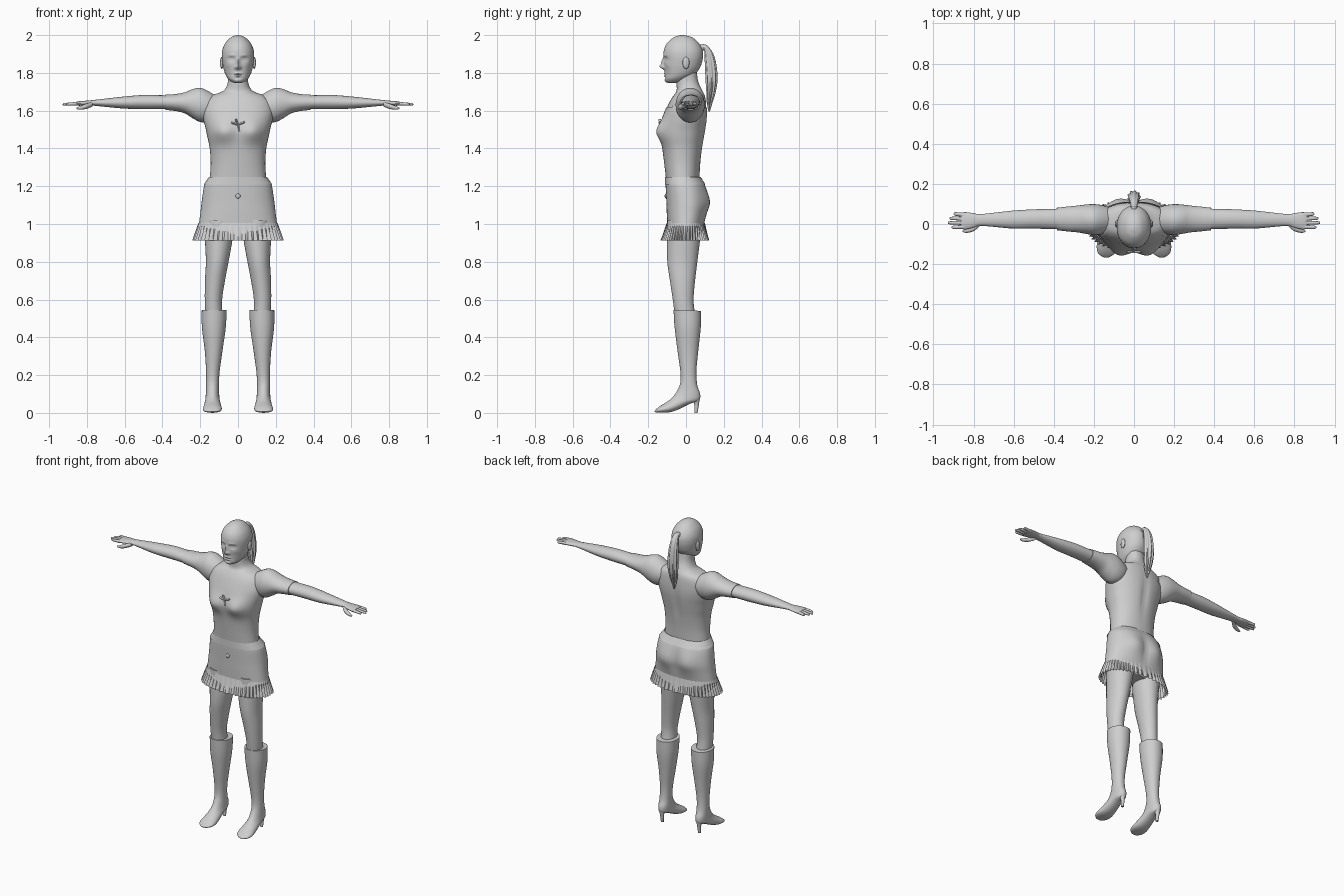
import bpy, bmesh, math
from mathutils import Vector

grey = bpy.data.materials.new("plain_grey")
grey.diffuse_color = (0.62, 0.62, 0.62, 1)


def finish(name, bm, mirror=False, angle=50):
    bmesh.ops.recalc_face_normals(bm, faces=bm.faces)
    me = bpy.data.meshes.new(name)
    bm.to_mesh(me)
    bm.free()
    me.materials.append(grey)
    ob = bpy.data.objects.new(name, me)
    bpy.context.collection.objects.link(ob)
    if mirror:
        ob.modifiers.new("mirror", 'MIRROR')
    bpy.ops.object.select_all(action='DESELECT')
    ob.select_set(True)
    bpy.context.view_layer.objects.active = ob
    bpy.ops.object.shade_smooth_by_angle(angle=math.radians(angle))
    return ob


def lying(xc, rx, ya, za, yb, zb):
    """Ring spanned between a front point and a back point."""
    a, b = Vector((xc, ya, za)), Vector((xc, yb, zb))
    return (a + b) / 2, Vector((rx, 0, 0)), (b - a) / 2


def level(z, rx, yf, yb, xc=0):
    return lying(xc, rx, yf, z, yb, z)


def upright(x, yc, ry, zb, zt):
    """Ring across the arm."""
    return Vector((x, yc, (zb + zt) / 2)), Vector((0, ry, 0)), Vector((0, 0, (zt - zb) / 2))


def spline(p0, p1, p2, p3, t):
    return 0.5 * (2 * p1 + (p2 - p0) * t + (2 * p0 - 5 * p1 + 4 * p2 - p3) * t * t
                  + (3 * p1 - p0 - 3 * p2 + p3) * t ** 3)


def loft(name, rings, segs=32, sub=4, power=2.0, wave=(0, 0), caps=True,
         shape=None, cut=None, mirror=False, angle=50):
    bm = bmesh.new()
    rows, n = [], len(rings)
    steps = [(i, k / sub) for i in range(n - 1) for k in range(sub)] + [(n - 2, 1.0)]
    for i, t in steps:
        q = [rings[min(max(i + d, 0), n - 1)] for d in (-1, 0, 1, 2)]
        c, u, v = (spline(*(r[j] for r in q), t) for j in range(3))
        row = []
        for s in range(segs):
            th = 2 * math.pi * s / segs
            cs, sn = math.cos(th), math.sin(th)
            m = 1 + wave[1] * (i + t) / (n - 1) * math.cos(wave[0] * th)
            a = math.copysign(abs(cs) ** (2 / power), cs) * m
            b = math.copysign(abs(sn) ** (2 / power), sn) * m
            p = c + u * a + v * b
            row.append(bm.verts.new(shape(p) if shape else p))
        rows.append(row)
    for r0, r1 in zip(rows, rows[1:]):
        for s in range(segs):
            e = (s + 1) % segs
            bm.faces.new((r0[s], r0[e], r1[e], r1[s]))
    if caps:
        bm.faces.new(rows[0])
        bm.faces.new(rows[-1])
    if cut:
        gone = [f for f in bm.faces if cut(f.calc_center_median())]
        bmesh.ops.delete(bm, geom=gone, context='FACES')
    return finish(name, bm, mirror, angle)


def bumps(table, ok):
    """Push points along y by soft bumps (x, z, width, height, amount), both sides."""
    def shape(p):
        if ok(p):
            p.y += sum(a * math.exp(-((abs(p.x) - x) / w) ** 2 - ((p.z - z) / h) ** 2)
                       for x, z, w, h, a in table)
        return p
    return shape


def ball(name, loc, size, mirror=False):
    bm = bmesh.new()
    bmesh.ops.create_uvsphere(bm, u_segments=16, v_segments=10, radius=1)
    for v in bm.verts:
        v.co = Vector(loc) + Vector(a * b for a, b in zip(v.co, size))
    return finish(name, bm, mirror)


# Head with carved face
face = bumps([
    (0, 1.832, .011, .012, -.022), (0, 1.855, .008, .022, -.014),   # nose
    (.013, 1.828, .007, .008, -.007),                               # nostrils
    (.034, 1.872, .017, .011, .011), (.034, 1.871, .011, .006, -.006),  # eyes
    (.032, 1.893, .022, .007, -.004),                               # brows
    (.05, 1.84, .018, .018, -.003),                                 # cheeks
    (0, 1.797, .02, .005, -.006), (0, 1.784, .017, .005, -.006),    # lips
    (0, 1.7905, .022, .0025, .004), (0, 1.772, .02, .006, .004),    # mouth line
    (0, 1.757, .02, .012, -.004)], lambda p: p.y < -.05)            # chin
loft("head", [level(1.746, .015, -.09, -.05), level(1.752, .033, -.104, -.02),
              level(1.768, .052, -.112, .01), level(1.79, .066, -.111, .045),
              level(1.82, .076, -.113, .07), level(1.85, .082, -.116, .083),
              level(1.885, .086, -.118, .09), level(1.92, .083, -.117, .088),
              level(1.955, .069, -.102, .07), level(1.985, .042, -.07, .038),
              level(1.997, .018, -.04, .004), level(2.0, .002, -.02, -.016)],
     segs=96, sub=7, power=2.1, shape=face)
ball("ear", (.086, 0, 1.853), (.009, .018, .032), True)

# Gathered ponytail and its tie
loft("ponytail", [lying(0, .012, .06, 1.925, .075, 1.95), lying(0, .018, .095, 1.92, .112, 1.945),
                  lying(0, .026, .1, 1.87, .15, 1.885), lying(0, .031, .105, 1.78, .165, 1.78),
                  lying(0, .026, .11, 1.7, .155, 1.7), lying(0, .015, .112, 1.64, .138, 1.64),
                  lying(0, .002, .12, 1.595, .126, 1.595)], segs=54, wave=(9, .2))
ball("hair_tie", (0, .09, 1.935), (.017, .012, .018))

# Torso with neck, and the scoop-neck top over it
trunk = [level(1.24, .146, -.103, .068), level(1.32, .141, -.112, .073),
         level(1.40, .146, -.122, .083), level(1.46, .158, -.13, .093),
         level(1.50, .166, -.132, .1), level(1.55, .178, -.124, .107),
         level(1.60, .184, -.108, .109), level(1.65, .172, -.085, .106),
         level(1.68, .14, -.066, .1), level(1.705, .078, -.05, .088),
         level(1.75, .054, -.05, .066), level(1.81, .054, -.05, .056)]
bust = bumps([(.078, 1.488, .058, .055, -.03)], lambda p: p.y < 0)
spine = bumps([(0, 1.5, .02, .12, -.01)], lambda p: p.y > 0)
loft("torso", trunk, segs=64, power=2.2, shape=lambda p: spine(bust(p)))
shirt = [(c, u * 1.025, v * 1.035) for c, u, v in trunk[:9]]
loft("top", shirt, segs=64, sub=6, power=2.2, caps=False, shape=lambda p: spine(bust(p)),
     cut=lambda c: c.z > 1.615 and abs(c.x) < .14)

# Small bow on the chest
for i, (dx, dz) in enumerate([(.035, .015), (-.035, .012), (.008, -.035), (-.012, .03)]):
    a, b = Vector((0, -.137, 1.525)), Vector((dx, -.139, 1.525 + dz))
    side = (b - a).cross(Vector((0, 1, 0))).normalized() * .005
    loft(f"bow_ribbon_{i}", [(a, side, Vector((0, .006, 0))), (b, side, Vector((0, .006, 0)))],
         segs=8, sub=2)

# Sleeves, arms, hands
loft("sleeve", [upright(.12, .022, .06, 1.56, 1.68), upright(.16, .022, .072, 1.54, 1.705),
                upright(.20, .022, .077, 1.54, 1.721), upright(.24, .024, .073, 1.56, 1.714),
                upright(.28, .025, .067, 1.585, 1.698), upright(.33, .025, .062, 1.598, 1.688),
                upright(.385, .025, .056, 1.604, 1.685)], mirror=True)
loft("arm", [upright(.36, .025, .052, 1.607, 1.681), upright(.42, .025, .05, 1.608, 1.682),
             upright(.5, .025, .048, 1.608, 1.683), upright(.6, .022, .045, 1.611, 1.675),
             upright(.7, .021, .035, 1.62, 1.664), upright(.77, .02, .029, 1.627, 1.656),
             upright(.80, .018, .036, 1.627, 1.653), upright(.84, .016, .043, 1.626, 1.65),
             upright(.862, .016, .04, 1.628, 1.646)], mirror=True)
for i, (y, tip) in enumerate([(.05, .9), (.028, .92), (.006, .928), (-.016, .91)]):
    loft(f"finger_{i}", [upright(.845, y * .9, .01, 1.628, 1.647), upright(.89, y, .009, 1.627, 1.643),
                         upright(tip - .006, y, .007, 1.628, 1.64), upright(tip, y, .002, 1.631, 1.636)],
         segs=12, mirror=True)
loft("thumb", [upright(.77, .0, .012, 1.622, 1.645), upright(.80, -.022, .014, 1.61, 1.638),
               upright(.835, -.034, .01, 1.605, 1.624), upright(.855, -.036, .003, 1.609, 1.616)],
     segs=12, mirror=True)

# Skirt, waistband, pleated hem
seat = bumps([(.08, 1.12, .06, .07, .02), (0, 1.09, .02, .09, -.008)], lambda p: p.y > 0)
hip = [level(1.25, .15, -.108, .075), level(1.21, .177, -.108, .098),
       level(1.12, .192, -.104, .112), level(1.06, .199, -.102, .106), level(1.0, .207, -.099, .096)]
loft("skirt", hip, segs=64, power=2.3, caps=False, shape=seat)
loft("waistband", [(c, u * 1.02, v * 1.03) for c, u, v in hip[:2]], segs=64, power=2.3,
     caps=False, shape=seat)
loft("pleated_hem", [level(1.005, .209, -.103, .1), level(.96, .221, -.115, .108),
                     level(.912, .232, -.13, .118)], segs=192, power=2.3,
     wave=(48, .045), caps=False, angle=30)
ball("skirt_button", (0, -.107, 1.148), (.013, .006, .013))
loft("hips", [level(1.2, .16, -.09, .08), level(1.1, .18, -.09, .095),
              level(1.0, .175, -.088, .085), level(.95, .09, -.06, .055)], power=2.3, shape=seat)

# Legs
loft("leg", [level(1.02, .078, -.098, .088, .1), level(.92, .073, -.1, .075, .102),
             level(.8, .06, -.099, .06, .11), level(.7, .053, -.085, .048, .122),
             level(.6, .046, -.07, .04, .13), level(.52, .046, -.06, .048, .128)], mirror=True)

# High-heeled boots
loft("boot", [lying(.126, .066, -.066, .546, .08, .54), lying(.128, .063, -.06, .45, .078, .45),
              lying(.129, .047, -.045, .33, .065, .33), lying(.133, .036, -.03, .22, .055, .22),
              lying(.135, .034, -.03, .16, .06, .145), lying(.135, .035, -.045, .12, .075, .1),
              lying(.135, .037, -.065, .09, .068, .065), lying(.135, .041, -.09, .066, .02, .048),
              lying(.135, .047, -.115, .05, -.05, .014), lying(.136, .05, -.135, .038, -.095, .002),
              lying(.137, .042, -.155, .022, -.135, .001), lying(.138, .016, -.168, .008, -.16, .001)],
     segs=36, power=2.1, mirror=True)
loft("boot_heel", [level(.095, .027, .02, .075, .135), level(.05, .013, .043, .069, .135),
                   level(0, .009, .045, .061, .135)], segs=16, mirror=True)
